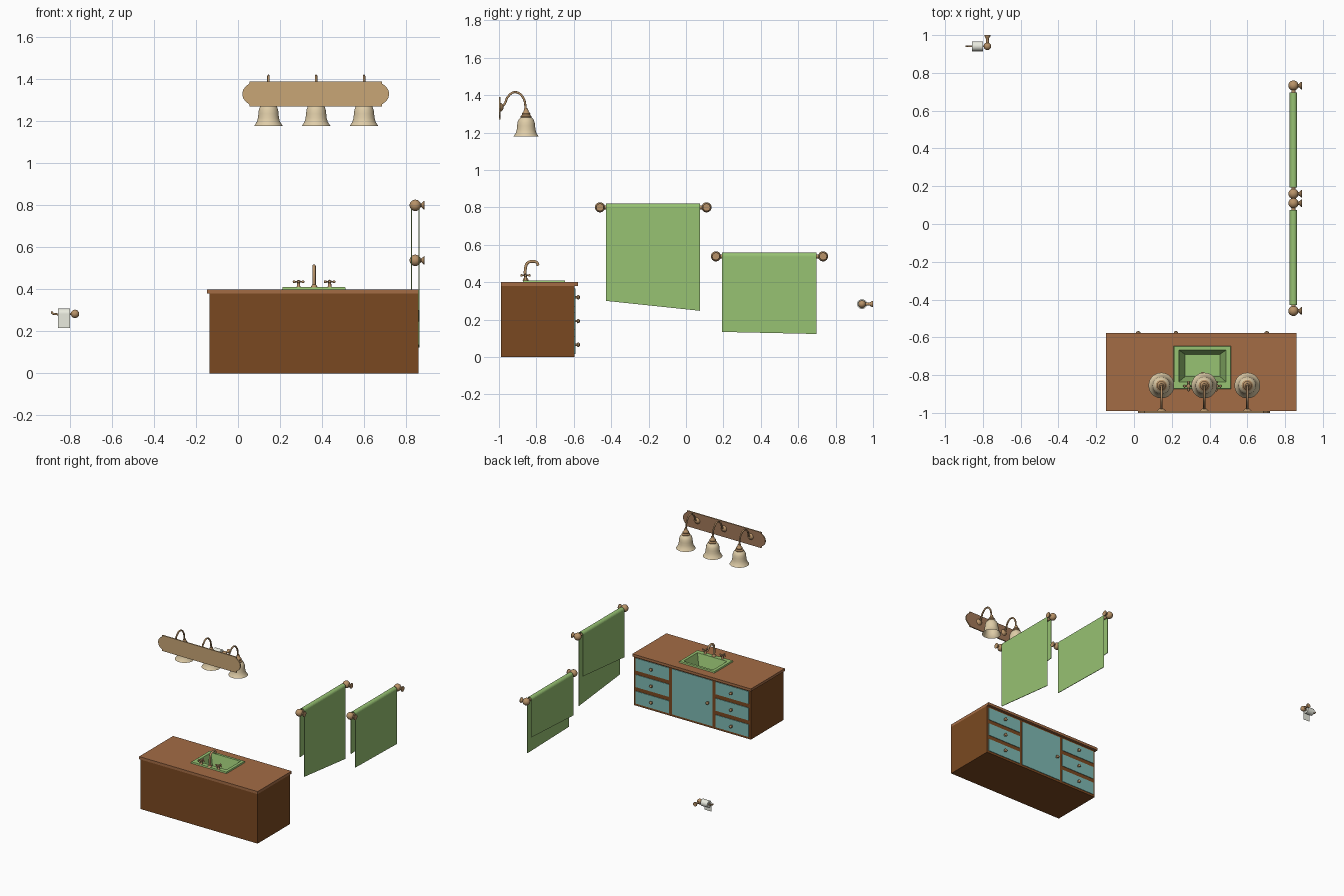
import bpy, bmesh
from math import sin, cos, pi, radians
from mathutils import Vector

if "Cube" in bpy.data.objects:
    bpy.data.objects.remove(bpy.data.objects["Cube"])


def mat(name, r, g, b):
    m = bpy.data.materials.new(name)
    m.diffuse_color = (r, g, b, 1)
    m.use_nodes = True
    m.node_tree.nodes["Principled BSDF"].inputs["Base Color"].default_value = m.diffuse_color
    return m


WOOD = mat("wood", 0.195, 0.066, 0.015)
TOP = mat("counter_wood", 0.37, 0.15, 0.06)
TEAL = mat("teal", 0.21, 0.49, 0.45)
BRONZE = mat("bronze", 0.48, 0.29, 0.14)
PLATE = mat("plate_tan", 0.58, 0.38, 0.18)
PLATE_FRONT = mat("plate_brown", 0.36, 0.19, 0.10)
CREAM = mat("shade_cream", 0.74, 0.61, 0.39)
GREEN = mat("green", 0.31, 0.54, 0.17)
PAPER = mat("paper", 0.82, 0.83, 0.74)


def finish(bm, name, m, smooth=False):
    bmesh.ops.recalc_face_normals(bm, faces=bm.faces)
    me = bpy.data.meshes.new(name)
    bm.to_mesh(me)
    bm.free()
    ob = bpy.data.objects.new(name, me)
    bpy.context.collection.objects.link(ob)
    me.materials.append(m)
    if smooth:
        shade(ob)
    return ob


def select(ob):
    bpy.ops.object.select_all(action='DESELECT')
    ob.select_set(True)
    bpy.context.view_layer.objects.active = ob


def shade(ob):
    select(ob)
    bpy.ops.object.shade_smooth_by_angle(angle=radians(40))


def rect_loops(name, loops, m, caps=(True, True), closed=False):
    """Skin a stack of rectangles (x0, x1, y0, y1, z)."""
    bm = bmesh.new()
    rings = [[bm.verts.new(p) for p in ((a, c, z), (b, c, z), (b, d, z), (a, d, z))]
             for a, b, c, d, z in loops]
    pairs = list(zip(rings, rings[1:])) + ([(rings[-1], rings[0])] if closed else [])
    for r, s in pairs:
        for i in range(4):
            j = (i + 1) % 4
            bm.faces.new((r[i], r[j], s[j], s[i]))
    if caps[0]:
        bm.faces.new(rings[0])
    if caps[1]:
        bm.faces.new(rings[-1])
    return finish(bm, name, m)


def box(name, x0, x1, y0, y1, z0, z1, m):
    return rect_loops(name, [(x0, x1, y0, y1, z0), (x0, x1, y0, y1, z1)], m)


def lathe(name, profile, loc, axis, m, n=24):
    """Spin (radius, height) points round an axis through loc."""
    bm = bmesh.new()
    vs = [bm.verts.new((r, 0, h)) for r, h in profile]
    es = [bm.edges.new(e) for e in zip(vs, vs[1:])]
    bmesh.ops.spin(bm, geom=vs + es, cent=(0, 0, 0), axis=(0, 0, 1), angle=2 * pi, steps=n)
    bmesh.ops.remove_doubles(bm, verts=bm.verts, dist=1e-5)
    q = Vector((0, 0, 1)).rotation_difference(Vector(axis))
    for v in bm.verts:
        v.co = q @ v.co + Vector(loc)
    return finish(bm, name, m, True)


def ball(name, r, loc, m=BRONZE):
    prof = [(r * sin(pi * i / 12), -r * cos(pi * i / 12)) for i in range(13)]
    return lathe(name, prof, loc, (0, 0, 1), m)


def rod(name, a, b, r, m=BRONZE):
    d = Vector(b) - Vector(a)
    return lathe(name, [(0, 0), (r, 0), (r, d.length), (0, d.length)], a, d, m, 16)


def tube(name, pts, r, m=BRONZE):
    cu = bpy.data.curves.new(name, 'CURVE')
    cu.dimensions = '3D'
    cu.bevel_depth, cu.bevel_resolution, cu.resolution_u = r, 3, 8
    cu.use_fill_caps = True
    sp = cu.splines.new('BEZIER')
    sp.bezier_points.add(len(pts) - 1)
    for bp, p in zip(sp.bezier_points, pts):
        bp.co = p
        bp.handle_left_type = bp.handle_right_type = 'AUTO'
    ob = bpy.data.objects.new(name, cu)
    bpy.context.collection.objects.link(ob)
    cu.materials.append(m)
    select(ob)
    bpy.ops.object.convert(target='MESH')
    shade(bpy.context.object)


# Vanity cabinet and counter with a hole for the basin
CX = 0.3625
body = (-0.135, 0.86, -0.99, -0.595)
rect_loops("cabinet", [body + (0,), body + (0.38,)], WOOD, (True, False))
outer, hole = (-0.148, 0.86, -0.99, -0.577), (0.225, 0.5, -0.85, -0.655)
rect_loops("counter", [outer + (0.38,), outer + (0.4,), hole + (0.4,), hole + (0.38,)],
           TOP, (False, False), True)

# Drawers, door and their knobs
KNOB = [(0, 0), (0.006, 0), (0.006, 0.008), (0.012, 0.013), (0.011, 0.02), (0.006, 0.024), (0, 0.025)]
for side in (-1, 1):
    x = CX + side * 0.34
    for i, z in enumerate((0.065, 0.192, 0.319)):
        box(f"drawer_{side}_{i}", x - 0.142, x + 0.142, -0.6, -0.591, z - 0.048, z + 0.048, TEAL)
        lathe(f"drawer_knob_{side}_{i}", KNOB, (x, -0.592, z), (0, 1, 0), BRONZE, 16)
box("door", CX - 0.172, CX + 0.172, -0.6, -0.591, 0.017, 0.367, TEAL)
lathe("door_knob", KNOB, (0.222, -0.592, 0.192), (0, 1, 0), BRONZE, 16)

# Sink with rim and sloping bowl
rect_loops("sink", [(0.265, 0.46, -0.813, -0.685, 0.295), (0.23, 0.495, -0.843, -0.66, 0.398),
                    (0.21, 0.513, -0.873, -0.645, 0.4), (0.213, 0.51, -0.87, -0.648, 0.41),
                    (0.237, 0.488, -0.836, -0.667, 0.41), (0.27, 0.455, -0.808, -0.69, 0.3)], GREEN)

# Faucet spout and cross handles
FY = -0.858
lathe("spout_base", [(0, 0), (0.016, 0), (0.014, 0.008), (0.009, 0.014), (0, 0.014)],
      (CX, FY, 0.408), (0, 0, 1), BRONZE)
tube("spout", [(CX, FY, 0.41), (CX, FY, 0.475), (CX, -0.848, 0.502), (CX, -0.822, 0.511),
               (CX, -0.798, 0.505), (CX, -0.79, 0.488)], 0.008)
for s in (-1, 1):
    x = CX + s * 0.074
    lathe(f"handle_stem_{s}", [(0, 0), (0.014, 0), (0.008, 0.008), (0.007, 0.028), (0.01, 0.034), (0, 0.04)],
          (x, FY, 0.406), (0, 0, 1), BRONZE, 16)
    for k, (dx, dy) in enumerate(((1, 0), (0, 1))):
        a, b = [(x + t * dx, FY + t * dy, 0.436) for t in (-0.021, 0.021)]
        rod(f"handle_bar_{s}_{k}", a, b, 0.004)
        ball(f"handle_tip_{s}_{k}_a", 0.007, a)
        ball(f"handle_tip_{s}_{k}_b", 0.007, b)

# Light back plate with stepped round ends; the wall side is a lighter tan
q = [(0.315, 0.06), (0.315, 0.05), (0.334, 0.036), (0.346, 0.019), (0.35, 0)]
right = q + [(x, -z) for x, z in q[-2::-1]]
bm = bmesh.new()
f = bm.faces.new([bm.verts.new((0.37 + x, -1, 1.33 + z)) for x, z in right + [(-x, -z) for x, z in right]])
ext = bmesh.ops.extrude_face_region(bm, geom=[f])
bmesh.ops.translate(bm, vec=(0, 0.009, 0), verts=[v for v in ext["geom"] if isinstance(v, bmesh.types.BMVert)])
plate = finish(bm, "light_plate", PLATE)
plate.data.materials.append(PLATE_FRONT)
for p in plate.data.polygons:
    p.material_index = 1 if p.center.y > -0.993 else 0

# Three goose-neck lamps with bell shades
SHADE = [(0.068, 0), (0.064, 0.006), (0.055, 0.02), (0.05, 0.038), (0.048, 0.058), (0.046, 0.076),
         (0.04, 0.092), (0.028, 0.104)]
SHADE += [(r - 0.003, h - (0.002 if h else 0)) for r, h in SHADE[::-1]]
for i, x in enumerate((0.145, 0.372, 0.6)):
    y = -0.855
    lathe(f"rosette_{i}", [(0, 0), (0.024, 0), (0.02, 0.006), (0.01, 0.014), (0, 0.016)],
          (x, -0.991, 1.335), (0, 1, 0), BRONZE)
    tube(f"lamp_arm_{i}", [(x, -0.99, 1.335), (x, -0.972, 1.35), (x, -0.951, 1.393), (x, -0.913, 1.416),
                           (x, -0.873, 1.39), (x, y, 1.32)], 0.006)
    lathe(f"lamp_cap_{i}", [(0, 0), (0.028, 0), (0.03, 0.008), (0.022, 0.016), (0.023, 0.024),
                            (0.014, 0.034), (0.01, 0.05), (0, 0.052)], (x, y, 1.278), (0, 0, 1), BRONZE)
    lathe(f"lamp_shade_{i}", SHADE, (x, y, 1.178), (0, 0, 1), CREAM, 32)
    ball(f"bulb_{i}", 0.022, (x, y, 1.245), CREAM)

# Wall post: neck and flange behind each ball
POST = [(0, 0), (0.011, 0), (0.009, 0.029), (0.013, 0.034), (0.02, 0.041), (0.02, 0.045), (0, 0.045)]

# Towel rails with draped towels; the room side hangs shorter than the wall side
BX = 0.844
for i, (y0, y1, z, short, long) in enumerate((
        (-0.46, 0.11, 0.8, (0.44, 0.485), (0.3, 0.247)),
        (0.16, 0.733, 0.538, (0.23, 0.255), (0.134, 0.123)))):
    rod(f"towel_rail_{i}", (BX, y0, z), (BX, y1, z), 0.011)
    for k, y in enumerate((y0, y1)):
        ball(f"rail_ball_{i}_{k}", 0.027, (BX, y, z))
        lathe(f"rail_post_{i}_{k}", POST, (BX, y, z), (1, 0, 0), BRONZE)
    bm = bmesh.new()
    rows = []
    for k, y in enumerate((y0 + 0.032, y1 - 0.036)):
        arch = [(BX - 0.018 * cos(pi * t / 14), z + 0.019 * sin(pi * t / 14)) for t in range(15)]
        path = [(BX - 0.018, short[k])] + arch + [(BX + 0.018, long[k])]
        rows.append([bm.verts.new((px, y, pz)) for px, pz in path])
    for j in range(len(rows[0]) - 1):
        bm.faces.new((rows[0][j], rows[0][j + 1], rows[1][j + 1], rows[1][j]))
    towel = finish(bm, f"towel_{i}", GREEN)
    sol = towel.modifiers.new("thickness", 'SOLIDIFY')
    sol.thickness, sol.offset = 0.004, 0

# Paper holder, roll and hanging sheet
PY, PZ = 0.941, 0.283
ball("holder_ball", 0.02, (-0.776, PY, PZ))
lathe("holder_post", [(r * 0.8, h * 1.31) for r, h in POST], (-0.776, PY, PZ), (0, 1, 0), BRONZE)
tube("holder_bar", [(-0.776, PY, PZ), (-0.83, PY, PZ), (-0.87, PY, PZ - 0.001), (-0.883, PY, PZ + 0.003),
                    (-0.888, PY, PZ + 0.012)], 0.005)
lathe("paper_roll", [(0.009, 0), (0.026, 0), (0.026, 0.058), (0.009, 0.058), (0.009, 0)],
      (-0.857, PY, PZ), (1, 0, 0), PAPER)
box("paper_sheet", -0.857, -0.799, PY - 0.0265, PY - 0.026, 0.217, PZ, PAPER)
